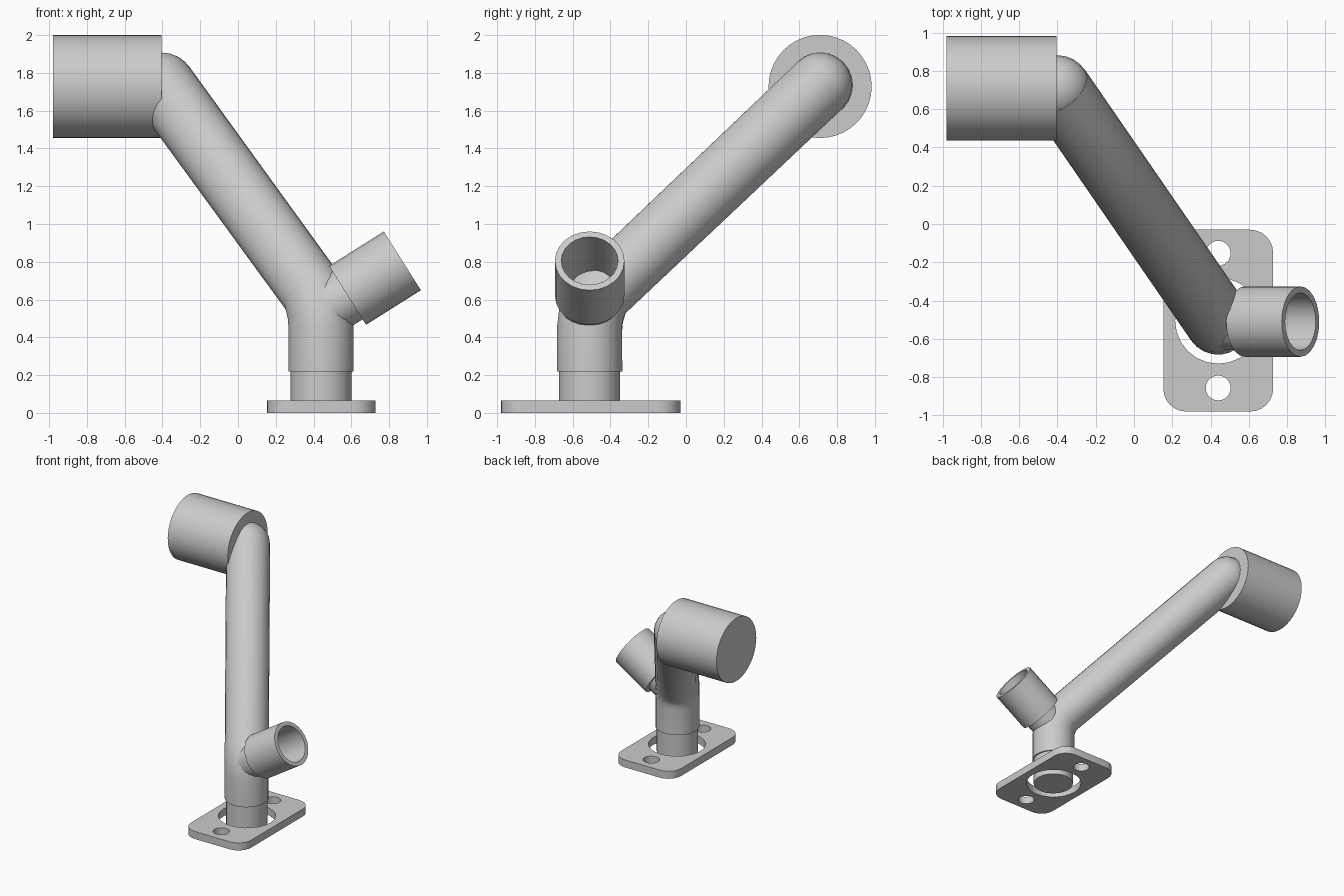
import bpy, bmesh, math
from mathutils import Vector

if "Cube" in bpy.data.objects:
    bpy.data.objects.remove(bpy.data.objects["Cube"])


def finish(name, bm):
    bmesh.ops.recalc_face_normals(bm, faces=bm.faces)
    mesh = bpy.data.meshes.new(name)
    bm.to_mesh(mesh)
    bm.free()
    ob = bpy.data.objects.new(name, mesh)
    bpy.context.collection.objects.link(ob)
    bpy.ops.object.select_all(action='DESELECT')
    ob.select_set(True)
    bpy.context.view_layer.objects.active = ob
    bpy.ops.object.shade_smooth_by_angle(angle=math.radians(35))
    return ob


def ring(bm, centre, axis, radius, sides, side=None):
    axis = axis.normalized()
    ref = side if side else Vector((0, 1, 0))
    if abs(axis.dot(ref)) > 0.95:
        ref = Vector((1, 0, 0))
    u = (ref - axis * ref.dot(axis)).normalized()
    v = axis.cross(u)
    return [bm.verts.new(centre + radius * (math.cos(a) * u + math.sin(a) * v))
            for a in (2 * math.pi * i / sides for i in range(sides))]


def bridge(bm, a, b):
    n = len(a)
    for i in range(n):
        bm.faces.new((a[i], a[(i + 1) % n], b[(i + 1) % n], b[i]))


def sweep(name, path, radius, sides=24, caps=(True, True)):
    pts = [Vector(p) for p in path]
    bm = bmesh.new()
    rings = []
    side = Vector((0.83, 0.56, 0))
    for i, p in enumerate(pts):
        t = Vector()
        if i > 0:
            t += (p - pts[i - 1]).normalized()
        if i < len(pts) - 1:
            t += (pts[i + 1] - p).normalized()
        rings.append(ring(bm, p, t, radius, sides, side))
    for a, b in zip(rings, rings[1:]):
        bridge(bm, a, b)
    for on, r in zip(caps, (rings[0], rings[-1])):
        if on:
            bm.faces.new(r)
    return finish(name, bm)


def tube(name, start, end, outer, inner, sides=24):
    s, e = Vector(start), Vector(end)
    bm = bmesh.new()
    loops = [ring(bm, c, e - s, r, sides)
             for c, r in ((s, outer), (e, outer), (e, inner), (s, inner))]
    for i in range(4):
        bridge(bm, loops[i], loops[(i + 1) % 4])
    return finish(name, bm)


CX, CY = 0.44, -0.51

# Mounting flange: rounded plate with a bore and two bolt holes
def outline(points):
    sp = curve.splines.new('POLY')
    sp.points.add(len(points) - 1)
    for q, (x, y) in zip(sp.points, points):
        q.co = (x, y, 0, 1)
    sp.use_cyclic_u = True


def arc(cx, cy, r, a0, a1, n):
    return [(cx + r * math.cos(a0 + (a1 - a0) * i / n),
             cy + r * math.sin(a0 + (a1 - a0) * i / n)) for i in range(n + 1)]


curve = bpy.data.curves.new("flange_profile", 'CURVE')
curve.dimensions = '2D'
curve.fill_mode = 'BOTH'
curve.extrude = 0.0325
hw, hh, rc = 0.287, 0.475, 0.12
corners = []
for k, (sx, sy) in enumerate(((1, 1), (-1, 1), (-1, -1), (1, -1))):
    corners += arc(sx * (hw - rc), sy * (hh - rc), rc, k * math.pi / 2, (k + 1) * math.pi / 2, 6)
outline(corners)
for y, r in ((0, 0.225), (0.352, 0.065), (-0.352, 0.065)):
    outline(arc(0, y, r, 0, 2 * math.pi, 24)[:-1])
temp = bpy.data.objects.new("flange_profile", curve)
bpy.context.collection.objects.link(temp)
bpy.context.view_layer.update()
bm = bmesh.new()
bm.from_mesh(temp.to_mesh())
temp.to_mesh_clear()
bpy.data.objects.remove(temp)
bmesh.ops.remove_doubles(bm, verts=bm.verts, dist=0.0005)
flange = finish("mounting_flange", bm)
flange.location = (CX, -0.505, 0.0325)

# Base spigot standing in the flange bore
sweep("base_spigot", [(CX, CY, 0), (CX, CY, 0.3)], 0.162)

# Main pipe with a soft bend, then a round elbow at the top
top = (-0.40, 0.71, 1.735)
sweep("main_pipe", [(CX, CY, 0.22), (CX, CY, 0.45), (CX - 0.005, CY + 0.008, 0.52),
                    (CX - 0.03, CY + 0.044, 0.62), top], 0.173)
bm = bmesh.new()
bmesh.ops.create_uvsphere(bm, u_segments=24, v_segments=12, radius=0.172)
elbow = finish("top_elbow", bm)
elbow.location = top

# Large end drum
sweep("end_drum", [(-0.98, 0.71, 1.728), (-0.405, 0.71, 1.728)], 0.273, 40)

# Branch: hollow socket and the neck joining it to the main pipe
near, far = Vector((0.58, CY, 0.622)), Vector((0.87, CY, 0.805))
d = (far - near).normalized()
tube("branch_socket", near, far, 0.184, 0.15)
sweep("branch_neck", [near - d * 0.12, near + d * 0.01], 0.151, caps=(False, False))
